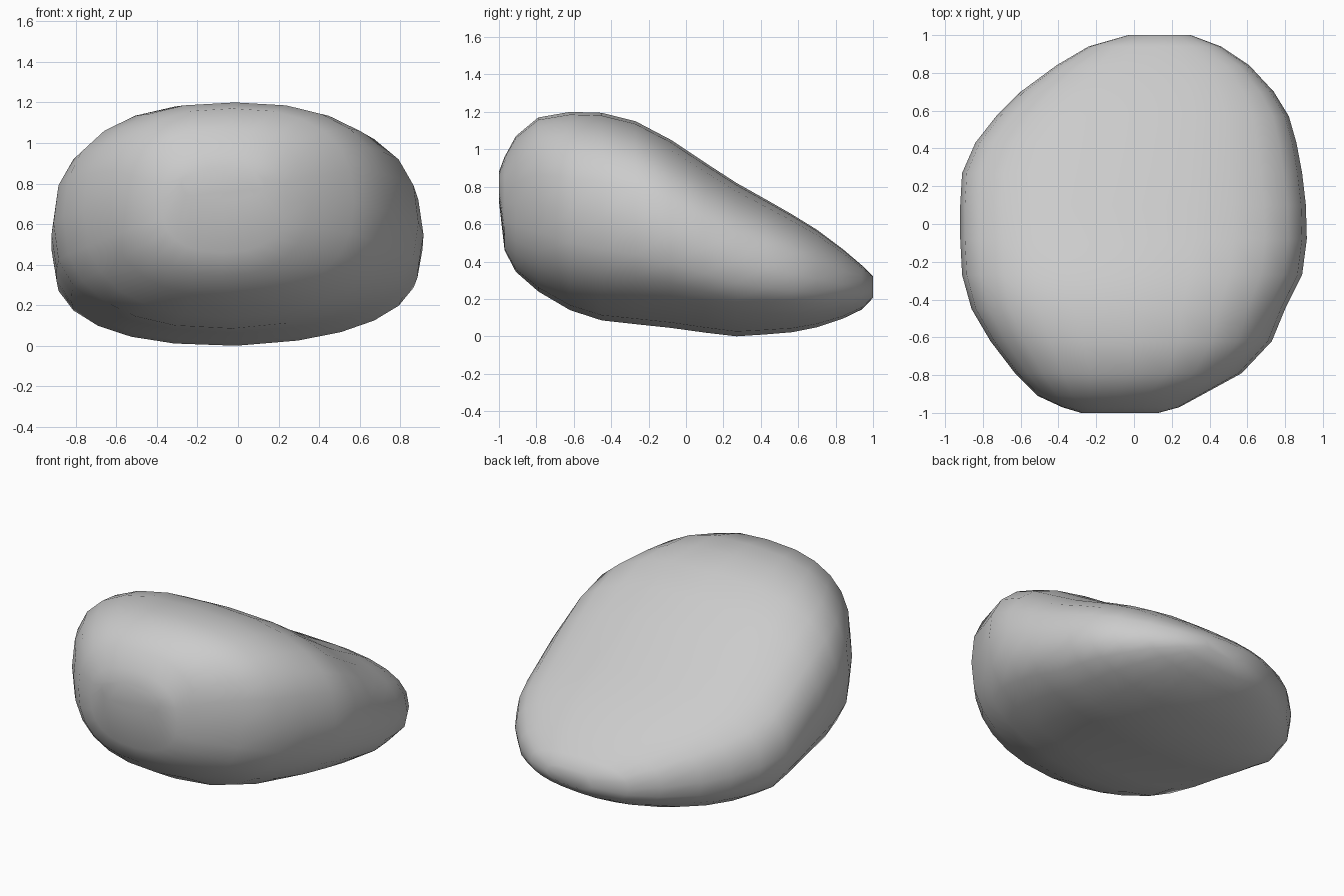
import bpy, bmesh, math

if "Cube" in bpy.data.objects:
    bpy.data.objects.remove(bpy.data.objects["Cube"])

# Cross-sections along the stone: y, left x, right x, bottom z, top z
SECTIONS = [
    (-1.00, -0.28, 0.13, 0.72, 0.88),
    (-0.97, -0.38, 0.24, 0.46, 0.96),
    (-0.91, -0.51, 0.35, 0.345, 1.07),
    (-0.79, -0.63, 0.57, 0.24, 1.17),
    (-0.62, -0.76, 0.73, 0.14, 1.20),
    (-0.45, -0.86, 0.80, 0.085, 1.195),
    (-0.27, -0.91, 0.89, 0.065, 1.15),
    (-0.08, -0.92, 0.915, 0.045, 1.05),
    (0.10, -0.92, 0.91, 0.02, 0.93),
    (0.27, -0.91, 0.89, 0.0, 0.82),
    (0.43, -0.84, 0.86, 0.01, 0.73),
    (0.57, -0.73, 0.82, 0.02, 0.65),
    (0.70, -0.60, 0.74, 0.045, 0.57),
    (0.84, -0.41, 0.61, 0.09, 0.465),
    (0.94, -0.24, 0.46, 0.14, 0.38),
    (1.00, -0.03, 0.30, 0.20, 0.32),
]
SIDES = 24
POWER = 2 / 2.5


def rounded(v):
    return math.copysign(abs(v) ** POWER, v)


# Loft rounded-box sections into a boulder
bm = bmesh.new()
rings = []
for y, left, right, low, high in SECTIONS:
    cx, cz = (left + right) / 2, (low + high) / 2
    ring = []
    for i in range(SIDES):
        a = 2 * math.pi * i / SIDES
        x = cx + rounded(math.cos(a)) * (right - left) / 2
        s = rounded(math.sin(a))
        z = cz + s * (high - low) / 2
        # underside rises slightly towards the right
        z += 0.05 * max(0, x) * max(0, -s)
        ring.append(bm.verts.new((x, y, z)))
    rings.append(ring)
for a, b in zip(rings, rings[1:]):
    for i in range(SIDES):
        j = (i + 1) % SIDES
        bm.faces.new((a[i], a[j], b[j], b[i]))
bm.faces.new(rings[0])
bm.faces.new(rings[-1])
bmesh.ops.recalc_face_normals(bm, faces=bm.faces)
for f in bm.faces:
    f.smooth = True

mesh = bpy.data.meshes.new("boulder")
bm.to_mesh(mesh)
bm.free()
boulder = bpy.data.objects.new("boulder", mesh)
bpy.context.collection.objects.link(boulder)
